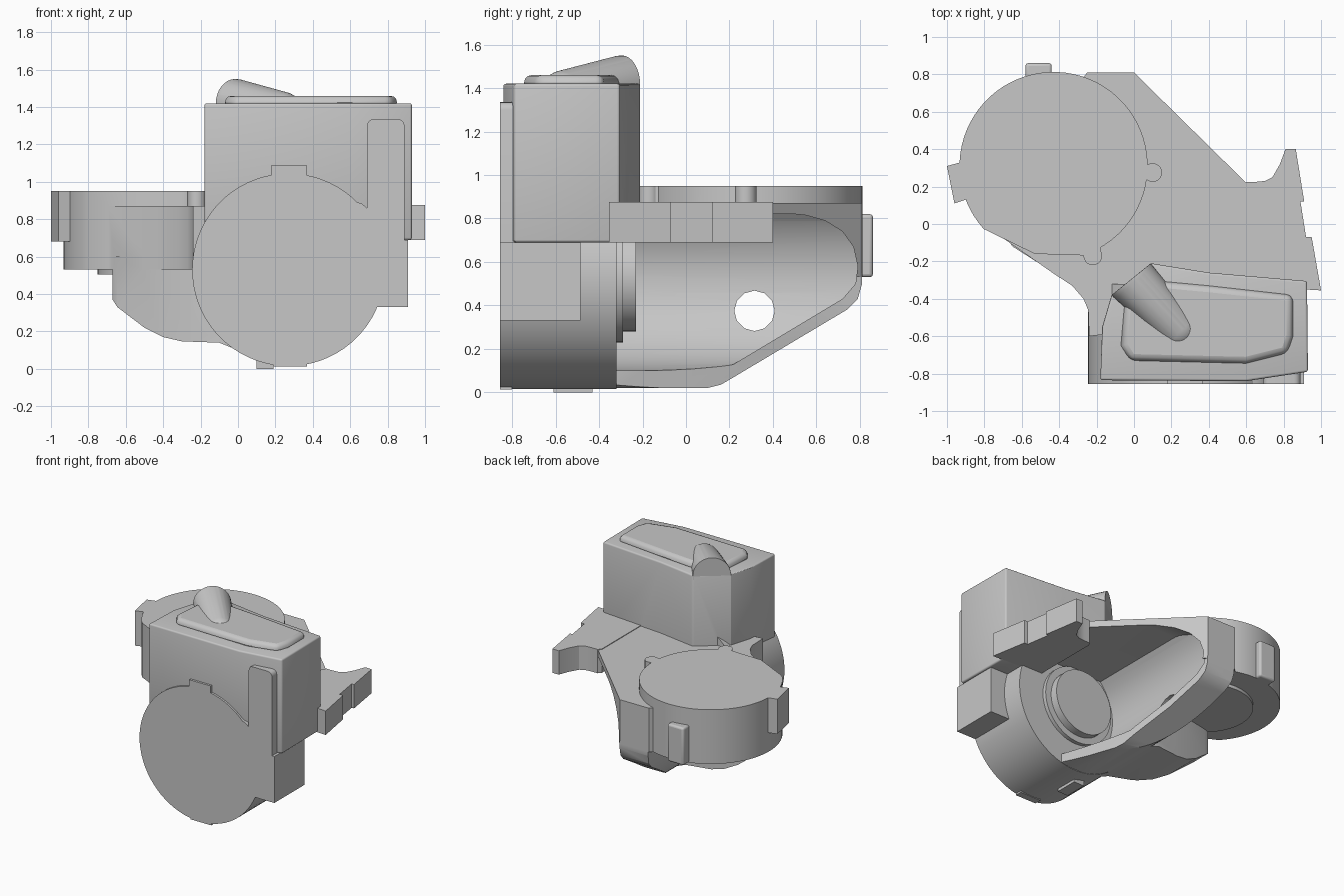
import bpy, bmesh, math
from mathutils import Vector, Matrix

if "Cube" in bpy.data.objects:
    bpy.data.objects.remove(bpy.data.objects["Cube"], do_unlink=True)

GREY = (0.57, 0.57, 0.57, 1)
mat = bpy.data.materials.new("plain grey")
mat.use_nodes = True
mat.diffuse_color = GREY
mat.node_tree.nodes["Principled BSDF"].inputs["Base Color"].default_value = GREY


def finish(name, bm):
    bmesh.ops.recalc_face_normals(bm, faces=bm.faces)
    me = bpy.data.meshes.new(name)
    bm.to_mesh(me)
    bm.free()
    me.materials.append(mat)
    ob = bpy.data.objects.new(name, me)
    bpy.context.collection.objects.link(ob)
    return ob


def prism(name, pts, axis, a, b, bevel=0):
    """Extrude a flat outline along an axis from a to b."""
    place = {"x": lambda u, v, h: (h, u, v),
             "y": lambda u, v, h: (u, h, v),
             "z": lambda u, v, h: (u, v, h)}[axis]
    bm = bmesh.new()
    face = bm.faces.new([bm.verts.new(place(u, v, a)) for u, v in pts])
    out = bmesh.ops.extrude_face_region(bm, geom=[face])
    shift = Vector(place(0, 0, b - a))
    for v in out["geom"]:
        if isinstance(v, bmesh.types.BMVert):
            v.co += shift
    ob = finish(name, bm)
    if bevel:
        mod = ob.modifiers.new("soft_edges", "BEVEL")
        mod.width, mod.segments, mod.limit_method = bevel, 3, "ANGLE"
        mod.angle_limit = math.radians(40)
    return ob


def arc(cx, cy, r, start=0, end=360, n=64):
    full = abs(end - start) == 360
    steps = n if full else n - 1
    return [(cx + r * math.cos(math.radians(start + (end - start) * i / steps)),
             cy + r * math.sin(math.radians(start + (end - start) * i / steps)))
            for i in range(n)]


def rect(x0, y0, x1, y1):
    return [(x0, y0), (x1, y0), (x1, y1), (x0, y1)]


def combine(ob, other, op):
    """Apply a boolean and discard the second object."""
    mod = ob.modifiers.new("combine", "BOOLEAN")
    mod.object, mod.operation, mod.solver = other, op, "EXACT"
    bpy.context.view_layer.update()
    graph = bpy.context.evaluated_depsgraph_get()
    me = bpy.data.meshes.new_from_object(ob.evaluated_get(graph))
    ob.modifiers.clear()
    ob.data = me
    bpy.data.objects.remove(other, do_unlink=True)
    return ob


cx, cz = 0.27, 0.53     # drum axis

# Hollow arm: flared upper part under the flat top
shell = prism("arm_shell", [(-0.24, -0.6), (-0.245, -0.46), (-0.27, -0.4), (-0.33, -0.33),
              (-0.43, -0.265), (-0.78, -0.02), (-0.85, 0.1), (-0.25, 0.81), (0, 0.81),
              (0.6, 0.22), (0.6, -0.5)], "z", 0.53, 0.87)
combine(shell, prism("plate_gap", rect(0.45, 0.4, 0.8, 0.82), "y", -0.7, 0.9), "DIFFERENCE")

# Lower part continues the drum's round wall, ending along a slanted rim
lower = prism("lower_wall", arc(cx, cz, 0.513, 180, 310, 36) + [(0.6, 0.55), (-0.243, 0.55)],
              "y", -0.6, 0.81)
combine(lower, prism("rim_limit", [(-0.3, -0.7), (0.43, -0.7), (0.4, -0.32), (0.29, 0),
        (0.2, 0.25), (0.09, 0.5), (0.03, 0.7), (0, 0.82), (-0.3, 0.82)], "z", -0.1, 0.7),
        "INTERSECT")
combine(shell, lower, "UNION")

# Rounded boss hanging under the flare, running into the drum wall
boss = prism("flare_boss", [(0.06, -0.4), (-0.1, -0.4), (-0.25, -0.35), (-0.43, -0.26),
             (-0.65, -0.12), (-0.67, -0.09), (-0.67, 0), (-0.65, 0.04), (-0.6, 0.06),
             (-0.3, 0.12), (-0.1, 0.15), (0.06, 0.15)], "z", 0, 0.6)
combine(boss, prism("boss_limit", [(-0.67, 0.6), (-0.67, 0.37), (-0.645, 0.33), (-0.5, 0.22),
        (-0.4, 0.17), (-0.3, 0.147), (-0.1, 0.14), (0, 0.1), (0.06, 0.075), (0.06, 0.6)],
        "y", -0.5, 0.3), "INTERSECT")
combine(shell, boss, "UNION")

# Sloped rear underside
side = [(-0.7, 0.02), (0.1, 0.02), (0.16, 0.035), (0.22, 0.07), (0.74, 0.38),
        (0.79, 0.43), (0.81, 0.5), (0.81, 0.87), (-0.7, 0.87)]
combine(shell, prism("side_limit", side, "x", -1.2, 1.2), "INTERSECT")

# Round rear housing, flattened beside the flare, with its underside pad
housing = arc(-0.43, 0.31, 0.503, -72, 222, 60) + [(-0.53, -0.16), (-0.3, -0.166)]
combine(shell, prism("rear_housing", housing, "z", 0.53, 0.95), "UNION")
combine(shell, prism("housing_pad", arc(-0.41, 0.29, 0.34, n=40), "z", 0.505, 0.6), "UNION")

# Cavity open to the side, rounded like the drum
cave = prism("cavity", [(1.2, 0.82)] + arc(0.36, cz, 0.43, 137.6, 270, 24) + [(1.2, 0.1)],
             "y", -0.33, 0.9)
cave_side = [(-0.33, 0.1), (0.14, 0.1), (0.22, 0.13), (0.72, 0.43), (0.78, 0.5), (0.79, 0.58),
             (0.77, 0.67), (0.72, 0.74), (0.64, 0.79), (0.55, 0.815), (0.4, 0.83), (-0.33, 0.83)]
combine(cave, prism("cavity_limit", cave_side, "x", -1, 1.3), "INTERSECT")
combine(shell, cave, "DIFFERENCE")
combine(shell, prism("through_hole", arc(0.315, 0.375, 0.093, n=12), "x", -1.2, 0.8),
        "DIFFERENCE")

# Tabs and lugs around the rear housing
prism("left_tab", [(-1, 0.31), (-0.96, 0.11), (-0.87, 0.14), (-0.89, 0.34)], "z", 0.68, 0.95)
prism("rear_tab", rect(-0.58, 0.77, -0.44, 0.86), "z", 0.53, 0.82, 0.015)
prism("side_lug", arc(0.1, 0.275, 0.05, n=20), "z", 0.85, 0.95)
prism("side_lug_neck", rect(0.03, 0.235, 0.1, 0.315), "z", 0.85, 0.95)
prism("front_lug", arc(-0.22, -0.17, 0.05, n=20), "z", 0.85, 0.95)
prism("front_lug_neck", rect(-0.265, -0.17, -0.18, -0.1), "z", 0.85, 0.95)

# Front drum with edge tabs and rear seat rings
prism("front_drum", arc(cx, cz, 0.515, n=72), "y", -0.855, -0.32)
prism("drum_top_tab", rect(0.18, 1.0, 0.365, 1.09), "y", -0.855, -0.8)
prism("drum_bottom_tab", rect(0.19, 0.012, 0.37, 0.1), "y", -0.855, -0.8)
prism("bottom_foot", rect(0.1, 0, 0.19, 0.12), "y", -0.61, -0.43)
prism("seat_ring_outer", arc(cx, cz, 0.3, n=48), "y", -0.33, -0.29)
prism("seat_ring_inner", arc(cx, cz, 0.25, n=48), "y", -0.33, -0.23)

# Connector block on the drum side
prism("side_block", rect(0.55, 0.33, 0.91, 0.69), "y", -0.855, -0.485)

# Upright box: full depth above the arm, shallower beside the drum
box_plan = [(-0.18, -0.835), (-0.17, -0.55), (-0.12, -0.38), (0.09, -0.21),
            (0.4, -0.26), (0.925, -0.305), (0.93, -0.79), (0.6, -0.84)]
box = prism("upright_box", box_plan, "z", 0.69, 1.42, 0.012)
combine(box, prism("arm_gap", rect(-0.4, -0.325, 0.58, 0), "z", 0.5, 0.85), "DIFFERENCE")

# Raised lid
lid = [(-0.07, -0.65), (-0.02, -0.73), (0.6, -0.745), (0.82, -0.69), (0.85, -0.6),
       (0.85, -0.38), (0.4, -0.33), (0.08, -0.3), (-0.05, -0.42)]
prism("raised_lid", lid, "z", 1.39, 1.46, 0.035)

# Rounded strip on the box front
strip = [(0.69, 0.86), (0.69, 1.3)] + arc(0.725, 1.3, 0.035, 150, 90, 4) \
    + arc(0.855, 1.3, 0.035, 90, 0, 5) + [(0.89, 0.69), (0.6, 0.69), (0.6, 0.9), (0.66, 0.885)]
prism("front_strip", strip, "y", -0.855, -0.78)

# Sloping rounded hump on the lid, cut flush with the box's slanted wall
bm = bmesh.new()
for spot, r in (((-0.015, -0.295, 1.415), 0.135), ((0.235, -0.56, 1.37), 0.112)):
    bmesh.ops.create_uvsphere(bm, u_segments=32, v_segments=16, radius=r,
                              matrix=Matrix.Translation(spot))
bmesh.ops.delete(bm, geom=bm.edges[:] + bm.faces[:], context="EDGES_FACES")
bmesh.ops.convex_hull(bm, input=bm.verts)
bmesh.ops.delete(bm, geom=[v for v in bm.verts if not v.link_faces], context="VERTS")
hump = finish("lid_hump", bm)
combine(hump, prism("hump_limit", [(-0.25, -0.485), (0.22, -0.106), (0.7, -0.4), (0.2, -0.9)],
        "z", 1.2, 1.7), "INTERSECT")

# Mounting bracket at the side
bracket = [(0.58, -0.33), (1, -0.355), (0.95, -0.07), (0.92, -0.07), (0.89, 0.12),
           (0.91, 0.12), (0.865, 0.4), (0.81, 0.4), (0.78, 0.32), (0.74, 0.25), (0.7, 0.23),
           (0.65, 0.225), (0.6, 0.225), (0.58, 0.2)]
prism("mounting_bracket", bracket, "z", 0.69, 0.875)

# Smooth the curved walls, keep hard edges
bpy.ops.object.select_all(action="DESELECT")
for ob in bpy.context.collection.objects:
    if ob.type == "MESH" and mat.name in ob.data.materials:
        ob.select_set(True)
        bpy.context.view_layer.objects.active = ob
bpy.ops.object.shade_smooth_by_angle(angle=math.radians(30))
